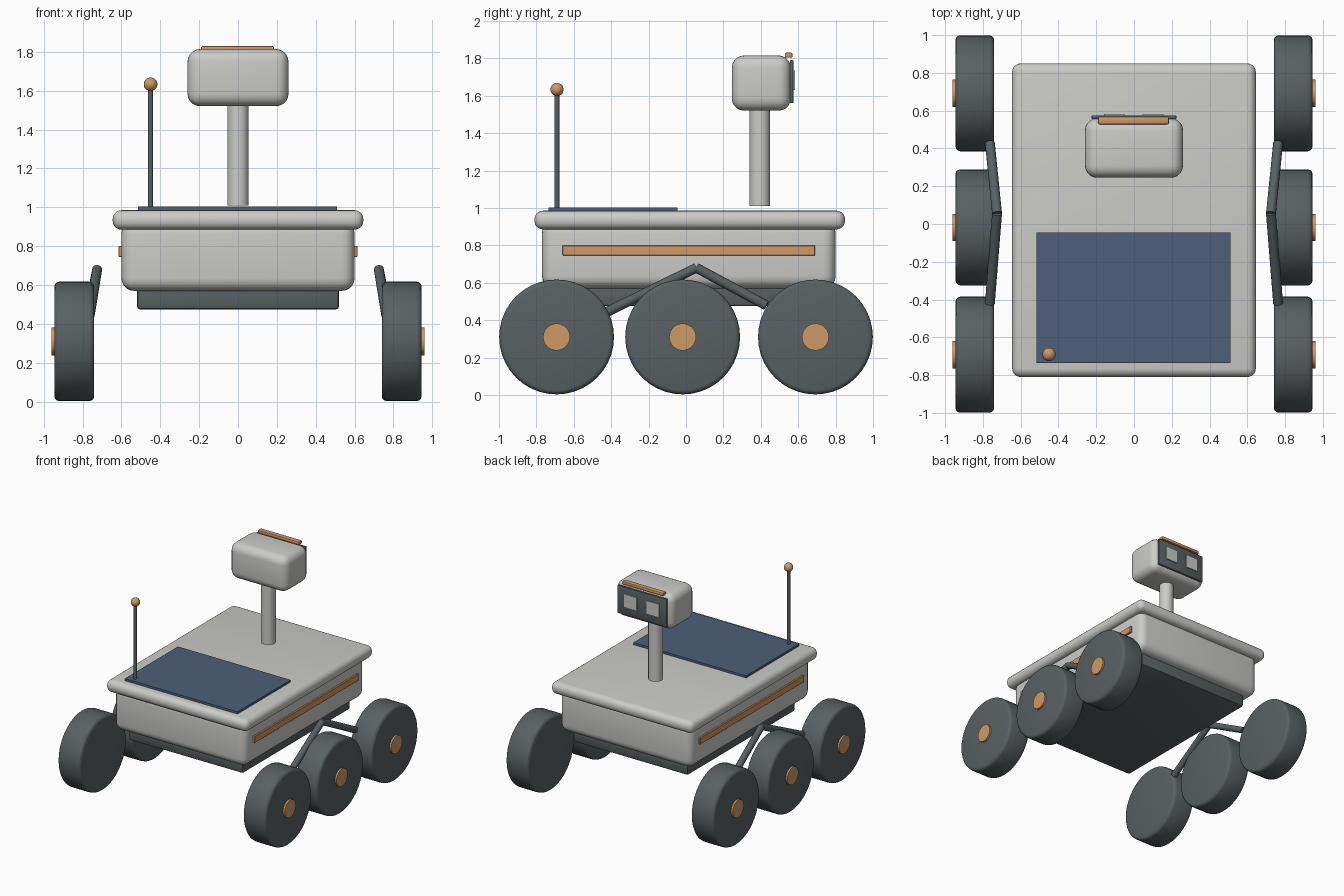
import bpy
import math
from mathutils import Vector

cube = bpy.data.objects.get("Cube")
if cube:
    bpy.data.objects.remove(cube, do_unlink=True)


def material(name, rgb):
    mat = bpy.data.materials.new(name)
    mat.use_nodes = True
    mat.diffuse_color = (*rgb, 1)
    mat.node_tree.nodes["Principled BSDF"].inputs["Base Color"].default_value = (*rgb, 1)
    return mat


GREY = material("light_grey", (0.60, 0.60, 0.58))
DARK = material("dark_grey", (0.10, 0.118, 0.125))
ORANGE = material("copper_orange", (0.62, 0.32, 0.135))
BLUE = material("panel_blue", (0.075, 0.115, 0.19))


def finish(name, mat, bevel=0, segments=3):
    obj = bpy.context.object
    obj.name = name
    obj.data.materials.append(mat)
    if bevel:
        mod = obj.modifiers.new("Bevel", "BEVEL")
        mod.width = bevel
        mod.segments = segments
        mod.limit_method = "ANGLE"
        mod.angle_limit = math.radians(40)
        bpy.ops.object.modifier_apply(modifier=mod.name)
    bpy.ops.object.shade_smooth_by_angle(angle=math.radians(35))
    return obj


def box(name, mat, x, y, z, bevel=0, segments=3):
    """Box given by its (low, high) range on each axis."""
    ranges = (x, y, z)
    bpy.ops.mesh.primitive_cube_add(size=1, location=[(a + b) / 2 for a, b in ranges])
    bpy.context.object.scale = [b - a for a, b in ranges]
    bpy.ops.object.transform_apply(location=False, rotation=False, scale=True)
    return finish(name, mat, bevel, segments)


def rod(name, mat, start, end, radius, sides=32, bevel=0):
    """Cylinder running between two points."""
    a, b = Vector(start), Vector(end)
    bpy.ops.mesh.primitive_cylinder_add(vertices=sides, radius=radius,
                                        depth=(b - a).length, location=(a + b) / 2)
    bpy.context.object.rotation_euler = (b - a).to_track_quat("Z", "Y").to_euler()
    return finish(name, mat, bevel)


# Chassis
box("belly_pan", DARK, (-0.52, 0.52), (-0.68, 0.72), (0.475, 0.60), 0.015, 2)
box("body", GREY, (-0.60, 0.60), (-0.77, 0.80), (0.57, 0.93), 0.065, 5)
box("deck", GREY, (-0.645, 0.645), (-0.81, 0.85), (0.885, 0.985), 0.045, 5)
box("solar_panel", BLUE, (-0.515, 0.51), (-0.735, -0.045), (0.98, 1.003))

# Mast and camera head
rod("mast", GREY, (0, 0.395, 1.01), (0, 0.395, 1.56), 0.055)
box("head", GREY, (-0.26, 0.26), (0.245, 0.56), (1.52, 1.815), 0.065, 5)
box("face_plate", DARK, (-0.225, 0.225), (0.555, 0.575), (1.56, 1.79), 0.006, 2)
for side, x in (("right", -0.105), ("left", 0.10)):
    box(side + "_lens", GREY, (x - 0.055, x + 0.055), (0.572, 0.582), (1.63, 1.735))
box("brow_bar", ORANGE, (-0.19, 0.185), (0.528, 0.57), (1.803, 1.83), 0.008, 2)

# Antenna
rod("antenna_rod", DARK, (-0.45, -0.69, 0.99), (-0.45, -0.69, 1.62), 0.013, 16)
bpy.ops.mesh.primitive_uv_sphere_add(segments=24, ring_count=16, radius=0.035,
                                     location=(-0.45, -0.69, 1.633))
finish("antenna_ball", ORANGE)

# Stripes, wheels and suspension on both sides
for side, s in (("right", -1), ("left", 1)):
    box(side + "_stripe", ORANGE, sorted((s * 0.595, s * 0.615)), (-0.66, 0.69), (0.745, 0.80), 0.003, 1)
    for place, y in (("front", -0.692), ("middle", -0.018), ("rear", 0.692)):
        rod(f"{side}_{place}_wheel", DARK, (s * 0.74, y, 0.31), (s * 0.945, y, 0.31),
            0.307, 40, 0.025)
        rod(f"{side}_{place}_hub", ORANGE, (s * 0.93, y, 0.31), (s * 0.96, y, 0.31), 0.072)
    for place, y, z in (("front", -0.42, 0.445), ("rear", 0.43, 0.478)):
        rod(f"{side}_{place}_rocker_arm", DARK, (s * 0.725, 0.055, 0.68),
            (s * 0.763, y, z), 0.026, 12)
